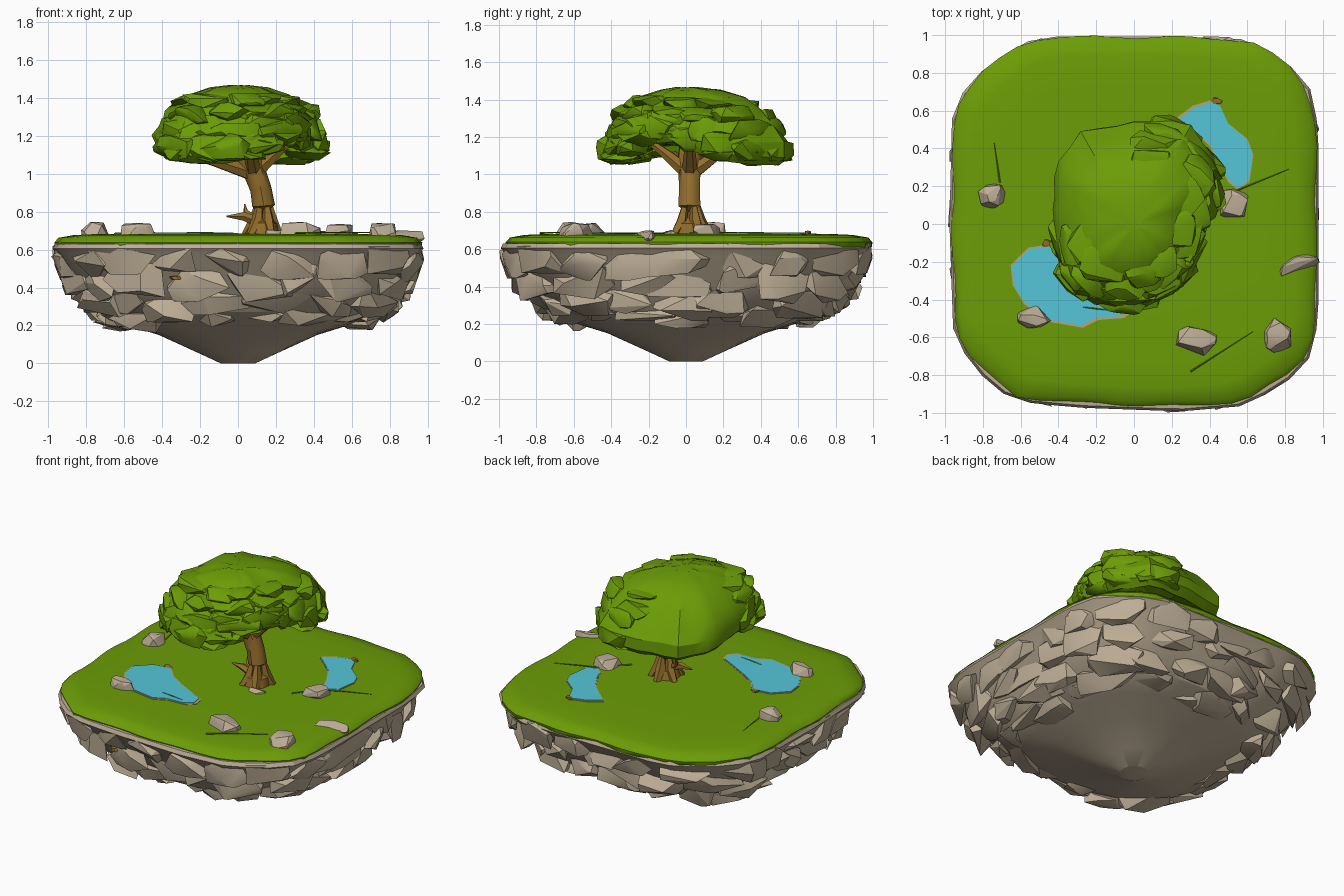
import bpy, bmesh, math, random
from mathutils import Vector

if "Cube" in bpy.data.objects:
    bpy.data.objects.remove(bpy.data.objects["Cube"])

random.seed(7)
TAU = math.tau


def material(name, rgb):
    m = bpy.data.materials.new(name)
    m.diffuse_color = (*rgb, 1)
    m.use_nodes = True
    m.node_tree.nodes["Principled BSDF"].inputs["Base Color"].default_value = m.diffuse_color
    return m


GRASS = material("grass_green", (0.15, 0.335, 0.002))
STONE = material("stone_beige", (0.51, 0.42, 0.305))
BARK = material("bark_brown", (0.29, 0.155, 0.024))
WATER = material("water_blue", (0.09, 0.56, 0.69))
SAND = material("sand_tan", (0.52, 0.36, 0.16))


def finish(bm, name, mat, angle=30):
    bmesh.ops.delete(bm, geom=[v for v in bm.verts if not v.link_faces], context='VERTS')
    bmesh.ops.recalc_face_normals(bm, faces=bm.faces)
    me = bpy.data.meshes.new(name)
    bm.to_mesh(me)
    bm.free()
    me.materials.append(mat)
    ob = bpy.data.objects.new(name, me)
    bpy.context.collection.objects.link(ob)
    bpy.ops.object.select_all(action='DESELECT')
    ob.select_set(True)
    bpy.context.view_layer.objects.active = ob
    bpy.ops.object.shade_smooth_by_angle(angle=math.radians(angle))


def reach(outline, th):
    """Distance from the origin to the outline in direction th."""
    dx, dy, best = math.cos(th), math.sin(th), 0
    for (ax, ay), (bx, by) in zip(outline, outline[1:] + outline[:1]):
        ex, ey = bx - ax, by - ay
        den = dx * ey - dy * ex
        if abs(den) > 1e-9:
            r = (ax * ey - ay * ex) / den
            u = (ax * dy - ay * dx) / den
            if r > 0 and -1e-6 <= u <= 1 + 1e-6:
                best = max(best, r)
    return best


def loft(bm, rings):
    """Skin equal-length rings and cap both ends."""
    loops = [[bm.verts.new(p) for p in ring] for ring in rings]
    for a, b in zip(loops, loops[1:]):
        for i in range(len(a)):
            j = (i + 1) % len(a)
            bm.faces.new((a[i], a[j], b[j], b[i]))
    bm.faces.new(loops[0])
    bm.faces.new(loops[-1])


def lump(bm, centre, size, yaw=0, n=14, limit=None, box=0.5):
    """Faceted convex chunk; size = (radial, tangential, height) half sizes."""
    vs = []
    for _ in range(n):
        d = Vector([random.gauss(0, 1) for _ in range(3)]).normalized()
        d /= (1 - box) + box * max(abs(c) for c in d)
        x, y, z = (c * s for c, s in zip(d, size))
        p = Vector((x * math.cos(yaw) - y * math.sin(yaw),
                    x * math.sin(yaw) + y * math.cos(yaw), z)) + Vector(centre)
        vs.append(bm.verts.new(limit(p) if limit else p))
    bmesh.ops.convex_hull(bm, input=vs)


def tube(bm, path, sides=8):
    """Tube through (x, y, z, radius) points."""
    rings = []
    for i, (x, y, z, r) in enumerate(path):
        a, b = path[max(i - 1, 0)], path[min(i + 1, len(path) - 1)]
        q = Vector([b[k] - a[k] for k in range(3)]).to_track_quat('Z', 'Y')
        rings.append([Vector((x, y, z)) + q @ Vector((r * math.cos(TAU * k / sides),
                      r * math.sin(TAU * k / sides), 0)) for k in range(sides)])
    loft(bm, rings)


# Floating rock: rounded-square body with rows of chunky boulders
ISLE = [(-.5, 1), (.2, 1), (.63, .985), (.82, .86), (.95, .71), (.985, .5), (.985, -.5),
        (.95, -.7), (.82, -.84), (.6, -.97), (.25, -1), (-.3, -.98), (-.65, -.945),
        (-.87, -.76), (-.965, -.57), (-.985, 0), (-.97, .62), (-.86, .78), (-.63, .95)]


def isle(th, s, z, dy=0):
    r = s * (1 + (reach(ISLE, th) - 1) * min(1, s * 1.05))
    return Vector((r * math.cos(th), r * math.sin(th) + dy, z))


def inside(p):
    """Keep a boulder point inside the island's flaring silhouette."""
    z = min(p.z, .63)
    most = 1 - max(0, .56 - z) * .35 - max(0, .3 - z) * 1.2
    r = max(reach(ISLE, math.atan2(p.y, p.x)), .1) * most
    k = min(1, r / max(p.xy.length, 1e-6))
    return Vector((p.x * k, p.y * k, z))


N = 48
bm = bmesh.new()
loft(bm, [[isle(TAU * k / N, s, z) for k in range(N)] for s, z in
          [(.09, 0), (.22, .06), (.42, .15), (.6, .205), (.74, .27), (.86, .41),
           (.955, .56), (.992, .605), (.98, .63), (.9, .635)]])
for z, s, count, size in [(.25, .66, 18, (.09, .17, .055)), (.33, .77, 19, (.08, .17, .085)),
                          (.44, .865, 21, (.065, .17, .1)), (.545, .93, 23, (.06, .17, .09))]:
    for k in range(count):
        th = TAU * (k + random.uniform(-.3, .3)) / count
        lump(bm, isle(th, s, z + random.uniform(-.025, .025)),
             [c * random.uniform(.85, 1.2) for c in size], th, 14, inside, .85)
finish(bm, "island_rock", STONE, 24)

# Grass cap with a rounded, overhanging lip
bm = bmesh.new()
loft(bm, [[isle(TAU * k / 64, s + (.008 * math.sin(5 * k) if s > .95 else 0), z, .012)
           for k in range(64)] for s, z in
          [(.94, .59), (.974, .612), (.978, .637), (.955, .662), (.88, .676), (.75, .682), (.4, .684)]])
finish(bm, "grass_cap", GRASS, 50)

# Ponds: sand bank plate with a water plate on top
POND_A = [(-.44, -.11), (-.56, -.13), (-.65, -.22), (-.64, -.32), (-.58, -.42), (-.45, -.51),
          (-.28, -.54), (-.2, -.5), (-.07, -.49), (-.02, -.45), (-.03, -.38), (-.13, -.33),
          (-.26, -.26), (-.36, -.2)]
POND_B = [(.24, .56), (.32, .62), (.42, .65), (.46, .62), (.5, .53), (.6, .45), (.63, .37),
          (.61, .23), (.55, .19), (.5, .23), (.46, .32), (.4, .42), (.3, .51)]


def plate(name, pts, grow, shift, z, mat):
    cx, cy = (sum(p[i] for p in pts) / len(pts) for i in (0, 1))
    bm = bmesh.new()
    loft(bm, [[(cx + (x - cx) * grow + shift[0], cy + (y - cy) * grow + shift[1], h)
               for x, y in pts] for h in (z - .006, z)])
    finish(bm, name, mat)


for tag, pond, shift in (("left", POND_A, (.008, -.003)), ("right", POND_B, (-.004, 0))):
    plate(tag + "_pond_bank", pond, 1.035, shift, .686, SAND)
    plate(tag + "_pond_water", pond, .99, (0, 0), .689, WATER)

# Loose stones on the grass and one breaking through the rim
bm = bmesh.new()
for x, y, sx, sy, top, yaw in [(-.75, .15, .075, .065, .74, .6), (.53, .11, .08, .075, .73, 0),
                               (-.53, -.49, .09, .06, .735, .1), (.33, -.62, .105, .07, .74, -.2),
                               (.76, -.6, .085, .08, .735, -.6), (.875, -.22, .11, .055, .695, .25)]:
    lump(bm, (x, y, .67), (sx, sy, (top - .665)), yaw, 26, None, .8)
lump(bm, (.2, -.08, .68), (.06, .04, .03), .4)
finish(bm, "loose_stones", STONE, 20)

# Small mud chips by the ponds and in the rock face
bm = bmesh.new()
for c in [(-.455, -.11, .687), (.44, .645, .687), (-.33, -.88, .45)]:
    lump(bm, c, (.024, .034, .012), 1)
finish(bm, "mud_chips", BARK)

# Thin grass blades lying on the ground
bm = bmesh.new()
for x0, y0, x1, y1 in [(-.71, .22, -.74, .43), (.5, .16, .82, .29), (.3, -.78, .63, -.57),
                       (.4, .02, .5, .13), (-.27, -.44, -.1, -.46)]:
    tube(bm, [(x0, y0, .686, .005), ((x0 + x1) / 2, (y0 + y1) / 2, .69, .003), (x1, y1, .689, .001)], 4)
finish(bm, "grass_blades", GRASS)

# Tree trunk, branches, roots and a broken stub
bm = bmesh.new()
tube(bm, [(.13, .02, .66, .09), (.135, .02, .74, .072), (.135, .02, .83, .061), (.12, .02, .92, .057),
          (.09, .02, 1.0, .06), (.06, .02, 1.07, .068), (.04, .03, 1.2, .06)], 9)
for tip in [(-.32, -.08, 1.12), (.32, .02, 1.21), (.05, -.2, 1.18), (.1, .26, 1.16), (-.12, .12, 1.18)]:
    mid = [.085 * .5 + tip[0] * .5, .02 * .5 + tip[1] * .5, 1.03 * .5 + tip[2] * .5 - .01]
    tube(bm, [(.085, .02, 1.0, .045), (*mid, .032), (*tip, .016)], 6)
for a in (.5, 1.5, 2.7, 4.0, 5.2):
    c, s = math.cos(a), math.sin(a)
    tube(bm, [(.135 + .03 * c, .025 + .03 * s, .86, .012), (.135 + .05 * c, .025 + .05 * s, .75, .034),
              (.13 + .1 * c, .025 + .1 * s, .675, .022)], 5)
tube(bm, [(.12, .01, .74, .03), (.03, .01, .775, .024), (-.06, .02, .775, .004)], 5)
tube(bm, [(.1, .03, .75, .025), (.04, .05, .8, .015), (.035, .06, .84, .003)], 5)
finish(bm, "tree_trunk", BARK, 40)

# Crown: smooth dome at the back left, leafy chunks on the other sides
CROWN = [(.22, .57), (-.05, .55), (-.3, .5), (-.43, .3), (-.43, -.1), (-.36, -.37), (-.2, -.42),
         (-.08, -.46), (.1, -.42), (.2, -.36), (.33, -.2), (.37, .06), (.46, .2), (.44, .35), (.32, .53)]


def crown(th, s, z):
    high = max(0, min(1, (z - 1.14) / .15)) * (1 if z < 1.4 else .5)
    low = max(0, min(1, (1.34 - z) / .22))
    r = s * reach(CROWN, th) * (1 - .13 * high * math.sin(th) ** 2)
    lift = .13 * max(0, math.cos(th + .5)) ** 3 + .05 * max(0, -math.cos(th)) ** 4
    return Vector((r * math.cos(th), r * math.sin(th), z + lift * low))


bm = bmesh.new()
loft(bm, [[crown(TAU * k / 36, s + .012 * math.sin(k * 2.3), z + random.uniform(-.005, .005))
           for k in range(36)] for s, z in
          [(.3, 1.15), (.7, 1.1), (.88, 1.05), (.97, 1.09), (.99, 1.17), (.93, 1.27),
           (.8, 1.35), (.6, 1.415), (.35, 1.45), (.12, 1.463)]])
for z, s, count, size in [(1.09, .78, 11, (.11, .13, .05)), (1.13, .89, 12, (.06, .14, .07)),
                          (1.22, .88, 11, (.06, .14, .07)), (1.31, .77, 9, (.09, .14, .055)),
                          (1.38, .6, 7, (.11, .13, .04))]:
    for k in range(count):
        th = -2.8 + 4.0 * (k + random.uniform(-.2, .2)) / (count - 1)
        lump(bm, crown(th, s, z + random.uniform(-.015, .015)),
             [c * random.uniform(.85, 1.15) for c in size], th, 20)
finish(bm, "tree_crown", GRASS, 32)
